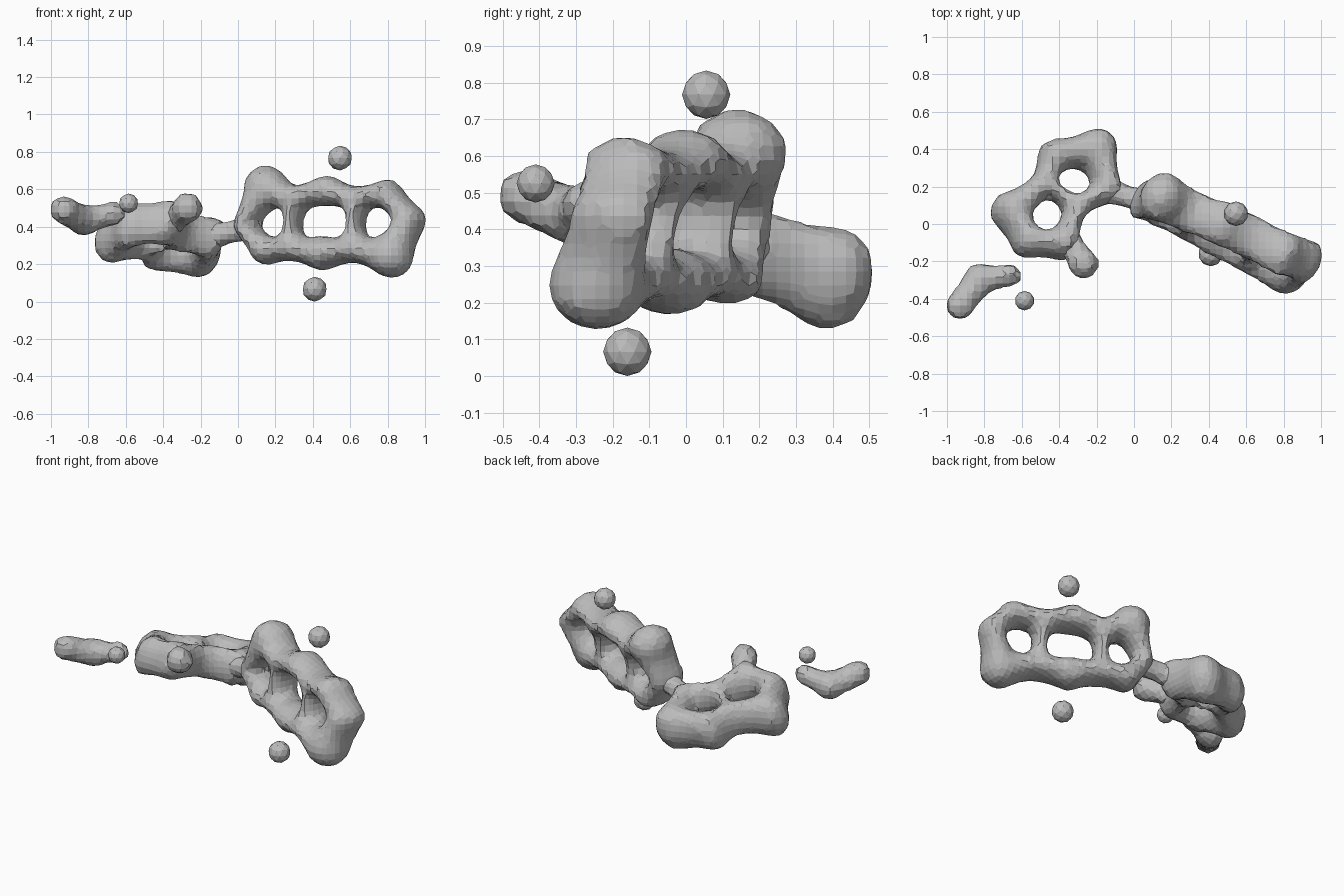
import bpy, bmesh
from mathutils import Matrix, Vector

cube = bpy.data.objects.get("Cube")
if cube:
    bpy.data.objects.remove(cube)

grey = bpy.data.materials.new("mid grey")
grey.use_nodes = True
colour = (0.5, 0.5, 0.5, 1)
grey.diffuse_color = colour
grey.node_tree.nodes["Principled BSDF"].inputs["Base Color"].default_value = colour


def add_ball(bm, centre, radius, normal=Vector((0, 0, 1)), depth=None):
    """Ball whose half thickness along the normal is depth."""
    stretch = Matrix.Scale((depth or radius) / radius, 4, normal)
    bmesh.ops.create_icosphere(bm, subdivisions=2, radius=radius,
                               matrix=Matrix.Translation(centre) @ stretch)


def finish(name, bm):
    mesh = bpy.data.meshes.new(name)
    bm.to_mesh(mesh)
    bm.free()
    mesh.materials.append(grey)
    obj = bpy.data.objects.new(name, mesh)
    bpy.context.collection.objects.link(obj)
    return obj


def blob_network(name, nodes, paths, normal=(0, 0, 1), base=0.0, gain=1.0):
    """Swollen nodes (x, y, z, radius) joined by slimmer necks, fused into one faceted skin.
    The half thickness along the normal is base + gain * radius."""
    axis = Vector(normal).normalized()
    bm = bmesh.new()
    for x, y, z, r in nodes.values():
        add_ball(bm, Vector((x, y, z)), r, axis, base + gain * r)
    for path in paths:
        for a, b in zip(path, path[1:]):
            p, q = Vector(nodes[a][:3]), Vector(nodes[b][:3])
            ra, rb = nodes[a][3], nodes[b][3]
            steps = max(2, round((q - p).length / 0.025))
            for i in range(1, steps):
                t = i / steps
                r = (ra + (rb - ra) * t) * (1 - 0.6 * t * (1 - t))
                add_ball(bm, p.lerp(q, t), r, axis, base + gain * r)
    obj = finish(name, bm)
    skin = obj.modifiers.new("fuse", "REMESH")
    skin.mode = "VOXEL"
    skin.voxel_size = 0.038
    soften = obj.modifiers.new("soften", "SMOOTH")
    soften.factor = 0.5
    soften.iterations = 1


# Upright strip of three fused rings, deeper than its rims are wide
blob_network("triple_ring", {
    "A": (0.15, 0.145, 0.612, 0.122), "B": (0.29, 0.07, 0.55, 0.07),
    "C": (0.48, 0.00, 0.592, 0.088), "D": (0.63, -0.07, 0.55, 0.07),
    "E": (0.80, -0.16, 0.575, 0.082), "F": (0.93, -0.20, 0.44, 0.075),
    "G": (0.82, -0.245, 0.243, 0.125), "H": (0.63, -0.15, 0.28, 0.075),
    "I": (0.45, -0.05, 0.258, 0.1), "J": (0.29, 0.03, 0.285, 0.075),
    "K": (0.15, 0.10, 0.272, 0.083), "L": (0.03, 0.13, 0.40, 0.05),
    "b": (0.30, 0.06, 0.50, 0.05), "j": (0.29, 0.03, 0.35, 0.05),
    "d": (0.63, -0.09, 0.50, 0.05), "h": (0.63, -0.13, 0.35, 0.05),
}, ["ABCDEFGHIJKLA", "bj", "dh"], normal=(0.4, 0.9, -0.1), base=0.105, gain=0.3)

# Slim bridge between the two ring groups
blob_network("bridge", {
    "A": (0.05, 0.12, 0.39, 0.075), "B": (-0.14, 0.18, 0.35, 0.08),
}, ["AB"])

# Leaning pair of fused rings
blob_network("double_ring", {
    "A": (-0.14, 0.18, 0.34, 0.075), "B": (-0.20, 0.40, 0.265, 0.115),
    "C": (-0.43, 0.365, 0.285, 0.09), "D": (-0.49, 0.21, 0.33, 0.065),
    "E": (-0.66, 0.07, 0.34, 0.11), "F": (-0.57, -0.10, 0.41, 0.085),
    "G": (-0.38, -0.11, 0.425, 0.085), "H": (-0.31, 0.09, 0.37, 0.06),
    "d": (-0.47, 0.20, 0.33, 0.045), "h": (-0.32, 0.10, 0.37, 0.045),
}, ["ABCDEFGHA", "dh"], normal=(0.28, 0.28, 0.9), base=0.08, gain=0.65)

# Short round-ended spur on the leaning rings
blob_network("spur", {
    "A": (-0.35, -0.09, 0.43, 0.08), "B": (-0.27, -0.215, 0.50, 0.088),
}, ["AB"])

# Separate bent strand
blob_network("loose_strand", {
    "A": (-0.93, -0.435, 0.49, 0.083), "B": (-0.88, -0.37, 0.46, 0.083),
    "C": (-0.825, -0.295, 0.435, 0.092), "D": (-0.665, -0.275, 0.47, 0.07),
}, ["ABCD"])

# Small floating droplets
droplets = {
    "upper_droplet": ((0.545, 0.055, 0.767), 0.066),
    "lower_droplet": ((0.41, -0.16, 0.066), 0.066),
    "side_droplet": ((-0.585, -0.41, 0.525), 0.052),
}
for name, (centre, radius) in droplets.items():
    bm = bmesh.new()
    add_ball(bm, Vector(centre), radius)
    finish(name, bm)
